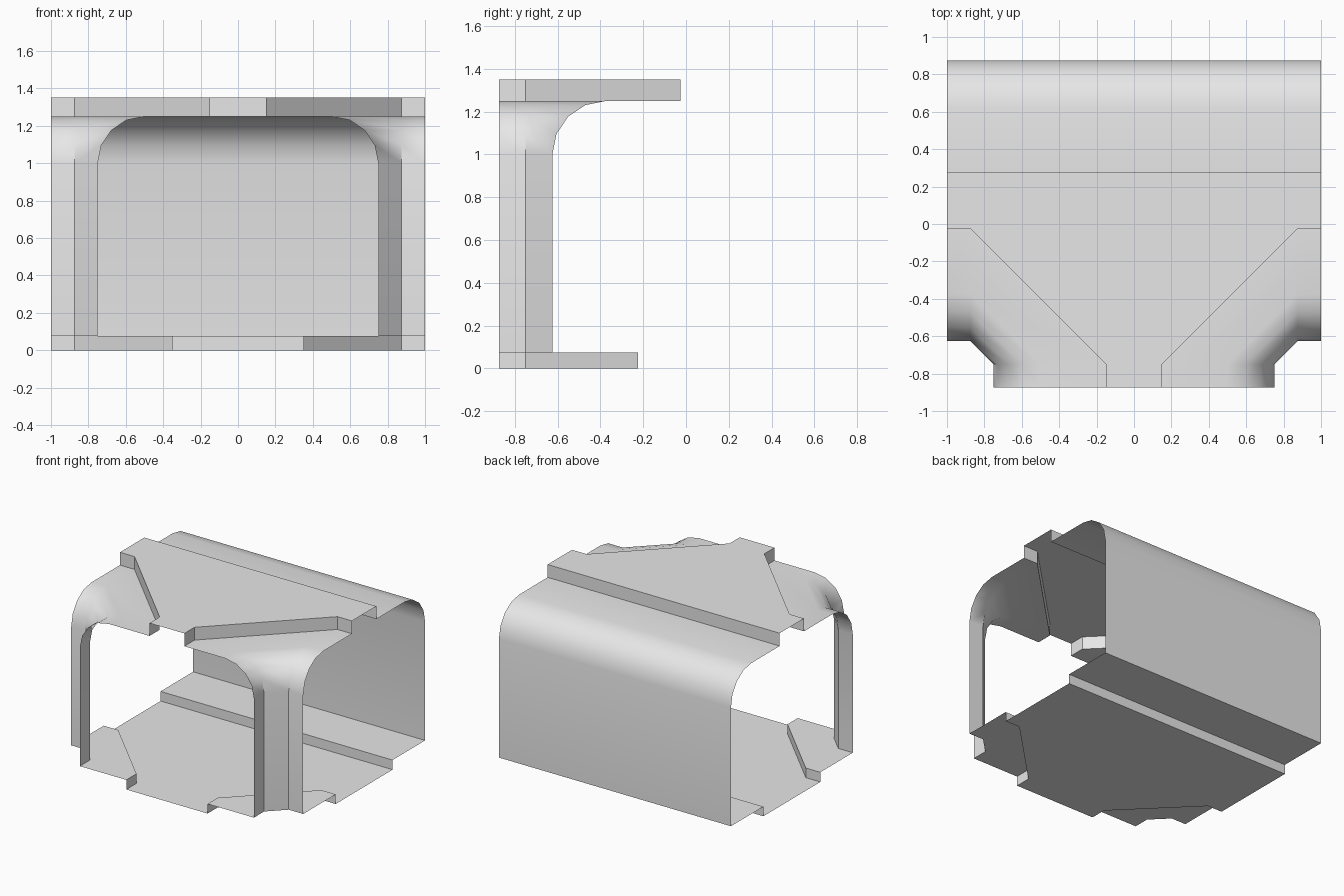
import bpy, bmesh, math
from mathutils import Vector

cube = bpy.data.objects.get("Cube")
if cube:
    bpy.data.objects.remove(cube, do_unlink=True)

grey = bpy.data.materials.new("light_grey")
grey.use_nodes = True
colour = (0.8, 0.8, 0.8, 1)
grey.diffuse_color = colour
grey.node_tree.nodes["Principled BSDF"].inputs["Base Color"].default_value = colour

HEIGHT, FLOOR_STEP, CEILING, RADIUS = 1.35, 0.075, 1.25, 0.25
TOP_REACH, FLOOR_REACH = 0.6, 0.4
FRONT, BACK, SIDE = -0.875, 0.875, 1.0

# Wall section as (reach into the room, height), from floor plate to roof plate
section = [(FLOOR_REACH, 0), (FLOOR_REACH, FLOOR_STEP), (0, FLOOR_STEP)]
for i in range(5):
    a = math.radians(22.5 * i)
    section.append((RADIUS * (1 - math.cos(a)), CEILING - RADIUS + RADIUS * math.sin(a)))
section += [(TOP_REACH, CEILING), (TOP_REACH, HEIGHT)]

# Corner plan: point on the wall, and the direction in which the section reaches
corner_path = [((SIDE, -0.625), (0, 1)), ((0.875, -0.625), (0, 1)),
               ((0.75, -0.75), (-1, 0)), ((0.75, FRONT), (-1, 0))]
back_path = [((-SIDE, BACK), (0, -1)), ((SIDE, BACK), (0, -1))]


def reach_point(stop, reach, z):
    (x, y), (dx, dy) = stop
    return Vector((x + dx * reach, y + dy * reach, z))


def finish(name, bm):
    # Thin shell faces look into the room
    middle = Vector((0, 0, HEIGHT / 2))
    bm.normal_update()
    for f in bm.faces:
        if f.normal.dot(middle - f.calc_center_median()) < 0:
            f.normal_flip()
    mesh = bpy.data.meshes.new(name)
    bm.to_mesh(mesh)
    bm.free()
    mesh.materials.append(grey)
    obj = bpy.data.objects.new(name, mesh)
    bpy.context.collection.objects.link(obj)
    bpy.ops.object.select_all(action='DESELECT')
    bpy.context.view_layer.objects.active = obj
    obj.select_set(True)
    bpy.ops.object.shade_smooth_by_angle(angle=math.radians(40))


def sweep(name, path):
    bm = bmesh.new()
    rows = [[bm.verts.new(reach_point(s, r, z)) for r, z in section] for s in path]
    for a, b in zip(rows, rows[1:]):
        for i in range(len(section) - 1):
            bm.faces.new((a[i], b[i], b[i + 1], a[i + 1]))
    finish(name, bm)


def plate(name, reach, z):
    # Flat sheet filling the outline left by the wall sections
    right = [reach_point(s, reach, z) for s in [back_path[1]] + corner_path]
    left = [Vector((-p.x, p.y, p.z)) for p in reversed(right)]
    bm = bmesh.new()
    bm.faces.new([bm.verts.new(p) for p in right + left])
    finish(name, bm)


sweep("back_wall", back_path)
sweep("left_corner_pillar", corner_path)
sweep("right_corner_pillar", [((-x, y), (-dx, dy)) for (x, y), (dx, dy) in corner_path])
plate("floor_plate", FLOOR_REACH, 0)
plate("ceiling_plate", TOP_REACH, HEIGHT)
